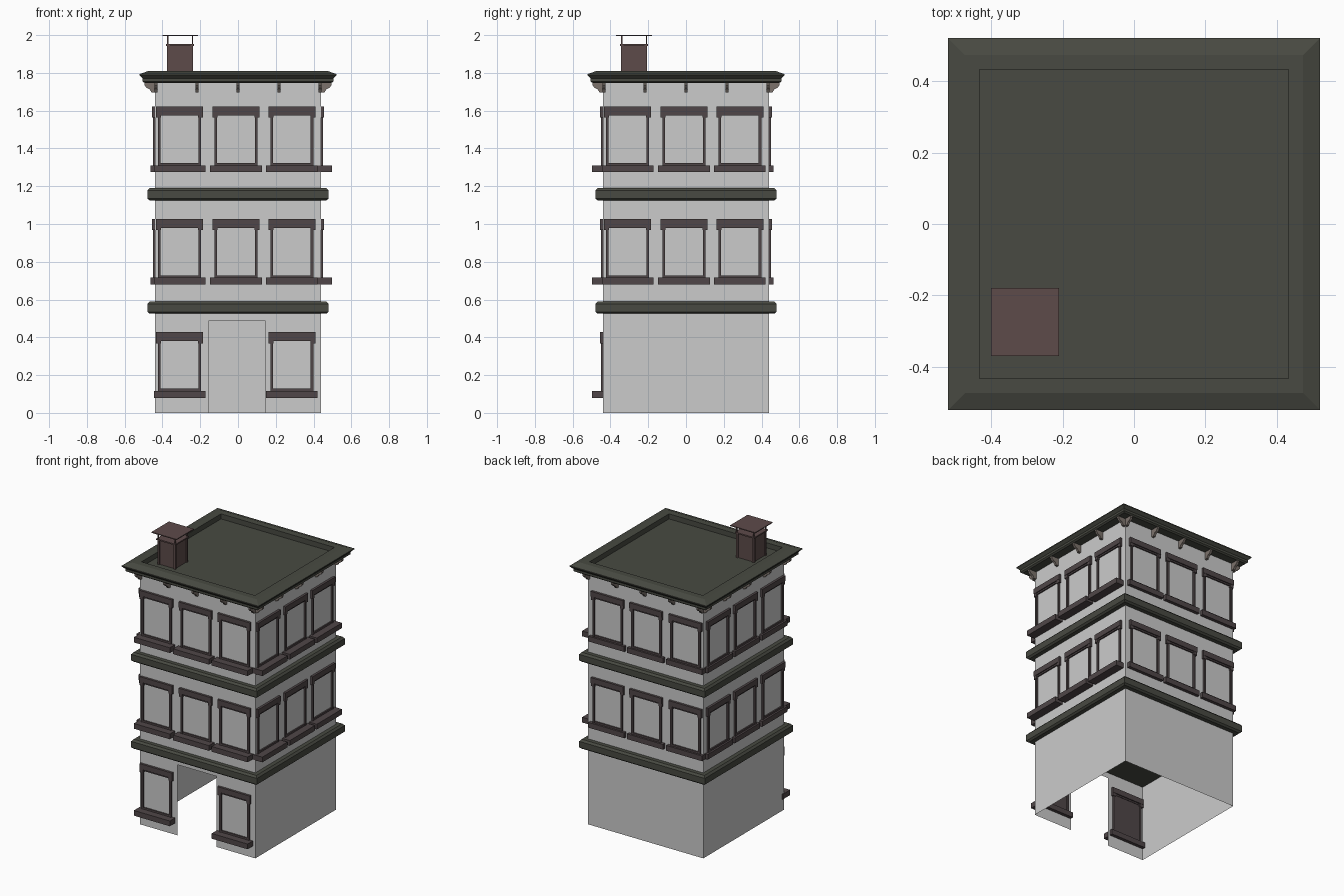
import bpy, bmesh
from math import pi
from mathutils import Matrix, Vector

if "Cube" in bpy.data.objects:
    bpy.data.objects.remove(bpy.data.objects["Cube"])


def material(name, rgb):
    m = bpy.data.materials.new(name)
    m.diffuse_color = (*rgb, 1)
    m.use_nodes = True
    m.node_tree.nodes["Principled BSDF"].inputs["Base Color"].default_value = m.diffuse_color
    return m


TRIM = material("dark_trim", (0.065, 0.068, 0.054))
FRAME = material("window_brown", (0.08, 0.062, 0.065))
BRICK = material("chimney_brown", (0.11, 0.07, 0.068))
STONE = material("bracket_stone", (0.20, 0.17, 0.15))


def finish(bm, name, mat=None, normals=True):
    if normals:
        bmesh.ops.recalc_face_normals(bm, faces=bm.faces)
    me = bpy.data.meshes.new(name)
    bm.to_mesh(me)
    bm.free()
    if mat:
        me.materials.append(mat)
    ob = bpy.data.objects.new(name, me)
    bpy.context.collection.objects.link(ob)
    return ob


def box(bm, x0, x1, y0, y1, z0, z1):
    m = (Matrix.Translation(((x0 + x1) / 2, (y0 + y1) / 2, (z0 + z1) / 2))
         @ Matrix.Diagonal((x1 - x0, y1 - y0, z1 - z0, 1)))
    bmesh.ops.create_cube(bm, size=1, matrix=m)


def square_stack(name, profile, mat):
    """Square rings (half width, height) joined from bottom to top, both ends capped."""
    bm = bmesh.new()
    rings = [[bm.verts.new((sx * h, sy * h, z))
              for sx, sy in ((-1, -1), (1, -1), (1, 1), (-1, 1))] for h, z in profile]
    for a, b in zip(rings, rings[1:]):
        for i in range(4):
            j = (i + 1) % 4
            bm.faces.new((a[i], a[j], b[j], b[i]))
    bm.faces.new(rings[0][::-1])
    bm.faces.new(rings[-1])
    return finish(bm, name, mat)


W = 0.44  # half width of the walls

# Walls: thin open shell with a doorway in the front
bm = bmesh.new()


def panel(p, q, z0, z1):
    bm.faces.new([bm.verts.new((*c, z)) for c, z in ((p, z0), (q, z0), (q, z1), (p, z1))])


D0, D1, DH = -0.155, 0.145, 0.487
panel((-W, -W), (D0, -W), 0, DH)
panel((D1, -W), (W, -W), 0, DH)
panel((-W, -W), (W, -W), DH, 1.75)
panel((W, -W), (W, W), 0, 1.75)
panel((W, W), (-W, W), 0, 1.75)
panel((-W, W), (-W, -W), 0, 1.75)
finish(bm, "walls", normals=False)

# Storey bands (solid slabs with chamfered edges)
for i, z in enumerate((0.525, 1.125)):
    square_stack(f"storey_band_{i + 1}",
                 [(0.468, z), (0.48, z + 0.01), (0.48, z + 0.052), (0.468, z + 0.065)], TRIM)

# Roof cornice with raised rim and recessed deck
square_stack("roof", [(0.495, 1.747), (0.505, 1.755), (0.505, 1.77), (0.522, 1.787),
                      (0.522, 1.793), (0.475, 1.81), (0.433, 1.81), (0.433, 1.775)], TRIM)


# Windows: u runs along the wall, y points outward at -y, sill sticks out on one side
def window(name, matrix, dark_inside=False):
    b = bmesh.new()
    box(b, -0.124, 0.124, -0.016, 0.016, 0.310, 0.347)          # lintel
    box(b, -0.137, 0.137, -0.058, 0.022, 0, 0.036)              # sill
    box(b, -0.108, 0.108, -0.009, 0.009, 0.036, 0.048)          # bottom rail
    box(b, -0.108, 0.108, -0.009, 0.009, 0.300, 0.312)          # top rail
    for s in (-1, 1):
        a, c = sorted((s * 0.114, s * 0.100))
        box(b, a, c, -0.011, 0.011, 0.036, 0.312)               # jamb
        a, c = sorted((s * 0.124, s * 0.098))
        box(b, a, c, -0.014, 0.014, 0.288, 0.312)               # drop block
    if dark_inside:
        box(b, -0.1, 0.1, 0.002, 0.006, 0.04, 0.31)             # shade behind pane
    ob = finish(b, name, FRAME)
    ob.matrix_world = matrix


CENTRES = (-0.309, -0.01, 0.285)
for k, z in enumerate((0.08, 0.68, 1.275)):
    for i, u in enumerate(CENTRES):
        if k == 0:
            if i != 1:
                window(f"ground_window_{i}", Matrix.Translation((u, -W, z)), True)
            continue
        for s, side in ((-1, "front"), (1, "back")):
            window(f"{side}_window_{k}_{i}", Matrix.Translation((u, s * W, z)))
        for s, side in ((1, "right"), (-1, "left")):
            window(f"{side}_window_{k}_{i}",
                   Matrix.Translation((s * W, u, z)) @ Matrix.Rotation(pi / 2, 4, 'Z'))

# Cornice brackets: curved profile (outward distance, height), five per side
PROFILE = [(0, 1.75), (0.055, 1.75), (0.055, 1.735), (0.045, 1.722), (0.028, 1.713),
           (0.018, 1.697), (0, 1.695)]
bm = bmesh.new()
for r in range(4):
    rot = Matrix.Rotation(r * pi / 2, 4, 'Z')
    for i in range(5):
        u = -0.434 + i * 0.217
        f = bm.faces.new([bm.verts.new(rot @ Vector((u - 0.008, -W - d, z))) for d, z in PROFILE])
        ext = bmesh.ops.extrude_face_region(bm, geom=[f], use_keep_orig=True)
        bmesh.ops.translate(bm, vec=rot @ Vector((0.016, 0, 0)),
                            verts=[v for v in ext["geom"] if isinstance(v, bmesh.types.BMVert)])
finish(bm, "cornice_brackets", STONE)

# Chimney: shaft, corner strips, collar, posts and flat cap
CX, CY = -0.306, -0.275


def chimney_part(name, boxes):
    b = bmesh.new()
    for x0, x1, y0, y1, z0, z1 in boxes:
        box(b, CX + x0, CX + x1, CY + y0, CY + y1, z0, z1)
    finish(b, name, BRICK)


def corners(a, c, z0, z1):
    for sx in (-1, 1):
        for sy in (-1, 1):
            yield (*sorted((sx * a, sx * c)), *sorted((sy * a, sy * c)), z0, z1)


chimney_part("chimney_shaft", [(-0.062, 0.062, -0.062, 0.062, 1.77, 1.945)])
chimney_part("chimney_corner_strips", corners(0.055, 0.069, 1.77, 1.945))
chimney_part("chimney_collar", [(-0.074, 0.074, -0.074, 0.074, 1.943, 1.952)])
chimney_part("chimney_posts", corners(0.062, 0.069, 1.95, 1.996))
chimney_part("chimney_cap", [(-0.095, 0.095, -0.095, 0.095, 1.994, 2.0)])
